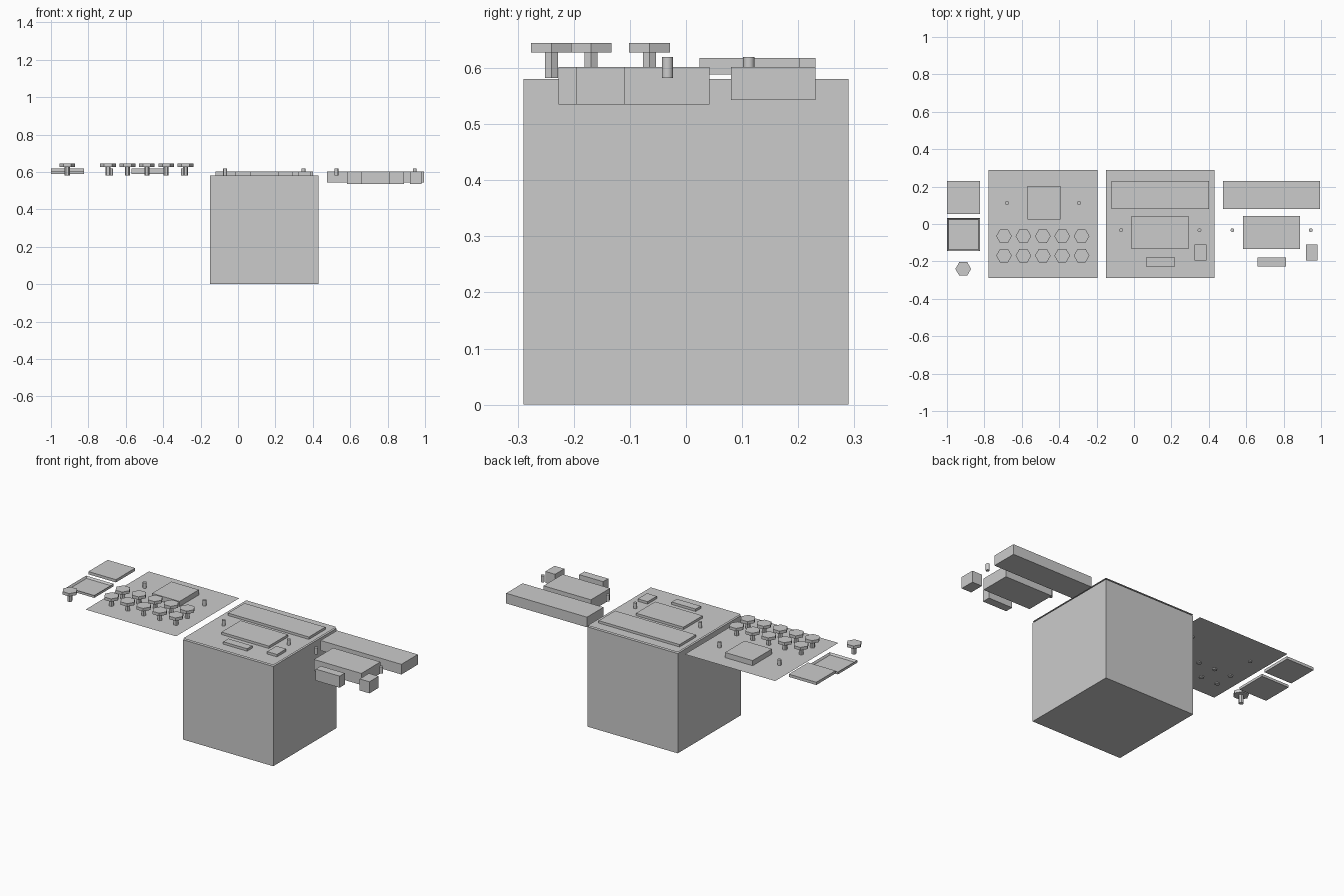
import bpy, bmesh
from mathutils import Matrix, Vector

if "Cube" in bpy.data.objects:
    bpy.data.objects.remove(bpy.data.objects["Cube"])

grey = bpy.data.materials.new("light_grey")
grey.use_nodes = True
grey.diffuse_color = (0.6, 0.6, 0.6, 1)
grey.node_tree.nodes["Principled BSDF"].inputs["Base Color"].default_value = grey.diffuse_color

SHEET_Z = 0.588   # height of both panel sheets
PEG_Z = 0.582     # where pegs and stems begin
STEP_Z = 0.602    # top of the housings and of the tray


def finish(name, bm):
    mesh = bpy.data.meshes.new(name)
    bm.to_mesh(mesh)
    bm.free()
    mesh.materials.append(grey)
    obj = bpy.data.objects.new(name, mesh)
    bpy.context.collection.objects.link(obj)
    return obj


def box(name, x, y, z, rim=0, depth=0):
    """Box from ranges; a rim sinks the top face into a tray."""
    bm = bmesh.new()
    bmesh.ops.create_cube(bm, size=1)
    for v in bm.verts:
        v.co = [r[0] if c < 0 else r[1] for c, r in zip(v.co, (x, y, z))]
    if rim:
        bm.normal_update()
        top = max(bm.faces, key=lambda f: f.calc_center_median().z)
        bmesh.ops.inset_region(bm, faces=[top], thickness=rim)
        bmesh.ops.translate(bm, verts=top.verts, vec=(0, 0, -depth))
    return finish(name, bm)


def sheet(name, x, y):
    bm = bmesh.new()
    corners = [(x[0], y[0]), (x[1], y[0]), (x[1], y[1]), (x[0], y[1])]
    bm.faces.new([bm.verts.new((a, b, SHEET_Z)) for a, b in corners])
    return finish(name, bm)


def prism(bm, x, y, z0, z1, radius, sides):
    """Upright prism with a corner pointing along x."""
    ring = [Matrix.Rotation(6.283185 * i / sides, 3, 'Z') @ Vector((radius, 0, 0))
            for i in range(sides)]
    low = bm.faces.new([bm.verts.new((p.x + x, p.y + y, z0)) for p in ring])
    up = bmesh.ops.extrude_face_region(bm, geom=[low])["geom"]
    bmesh.ops.translate(bm, vec=(0, 0, z1 - z0),
                        verts=[g for g in up if isinstance(g, bmesh.types.BMVert)])
    bmesh.ops.recalc_face_normals(bm, faces=bm.faces)


def button(name, x, y):
    bm = bmesh.new()
    prism(bm, x, y, PEG_Z, 0.628, 0.0135, 6)
    prism(bm, x, y, 0.628, 0.645, 0.042, 6)
    return finish(name, bm)


def peg(name, x, y):
    bm = bmesh.new()
    prism(bm, x, y, PEG_Z, 0.62, 0.01, 20)
    obj = finish(name, bm)
    for f in obj.data.polygons:
        f.use_smooth = abs(f.normal.z) < 0.5


# Main case and its panel sheet
box("case", (-0.15, 0.43), (-0.29, 0.29), (0, 0.58))
sheet("case_panel", (-0.15, 0.43), (-0.29, 0.29))

# Housings: one set mounted in the case, one set laid out to its right
for label, dx in (("mounted", 0), ("loose", 0.595)):
    def housing(part, x0, x1, y, bottom):
        box(f"{label}_{part}", (x0 + dx, x1 + dx), y, (bottom, STEP_Z))
    housing("long_housing", -0.12, 0.4, (0.08, 0.231), 0.543)
    housing("board_housing", -0.013, 0.292, (-0.134, 0.042), 0.535)
    housing("connector_housing", 0.064, 0.218, (-0.227, -0.18), 0.535)
    housing("switch_housing", 0.324, 0.387, (-0.195, -0.11), 0.535)
    for side, x in (("right", -0.069), ("left", 0.35)):
        peg(f"{label}_{side}_peg", x + dx, -0.033)

# Keypad sheet with two rows of buttons, two pegs and a closed tray
sheet("keypad_panel", (-0.777, -0.195), (-0.29, 0.29))
for row, y in enumerate((-0.065, -0.169)):
    for col in range(5):
        button(f"button_{row + 1}_{col + 1}", -0.695 + 0.1037 * col, y)
for side, x in (("right", -0.679), ("left", -0.294)):
    peg(f"keypad_{side}_peg", x, 0.112)


def tray_and_lid(label, x, tray_y, lid_y):
    box(f"{label}_tray", x, tray_y, (SHEET_Z, STEP_Z), rim=0.011, depth=0.011)
    box(f"{label}_tray_lid", x, lid_y, (STEP_Z, 0.618))


tray_and_lid("keypad", (-0.57, -0.393), (0.024, 0.202), (0.024, 0.202))

# Loose tray, lid and button at the far right
tray_and_lid("loose", (-1, -0.823), (-0.145, 0.033), (0.054, 0.231))
button("loose_button", -0.913, -0.24)
